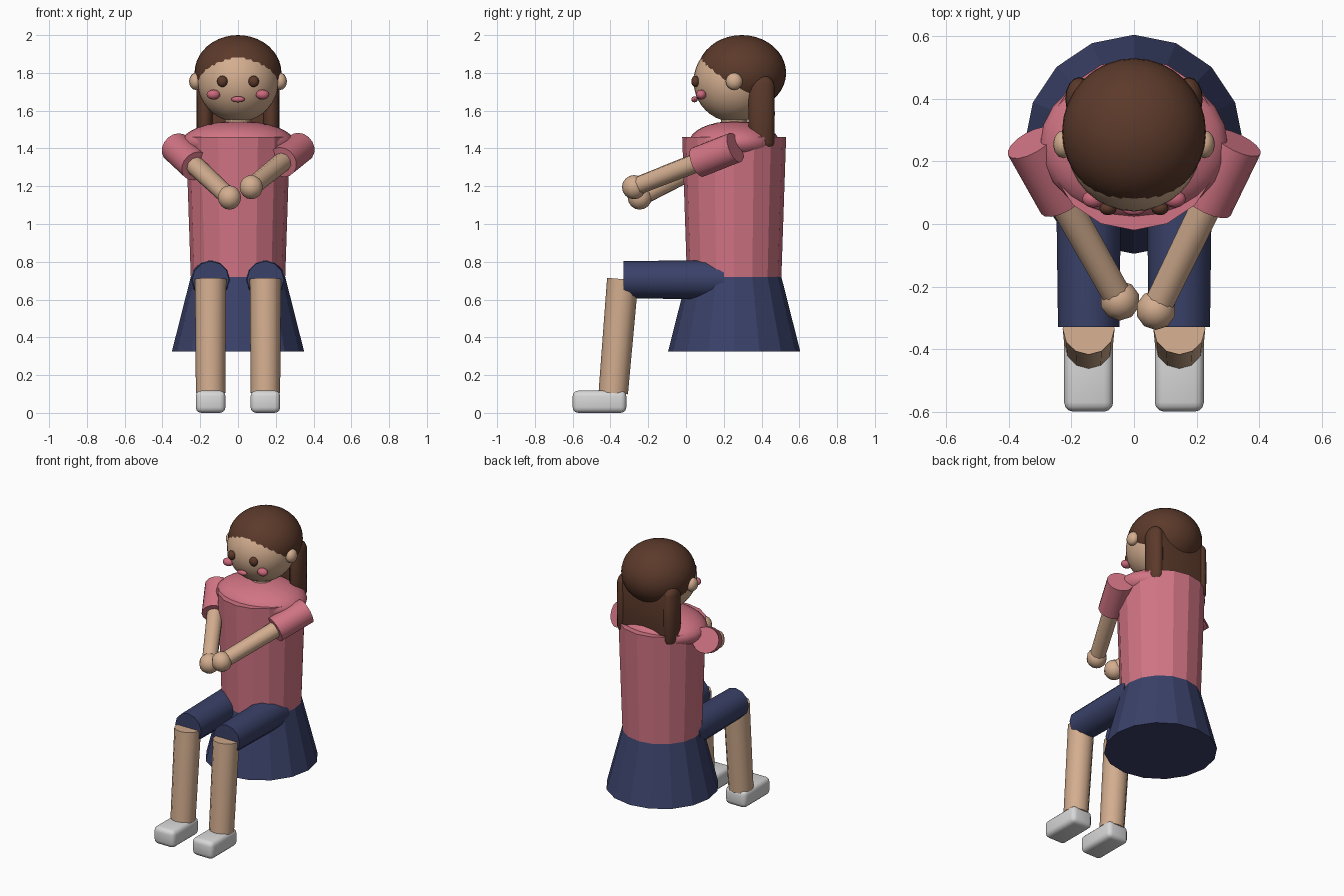
import bpy, math
from mathutils import Vector

cube = bpy.data.objects.get("Cube")
if cube:
    bpy.data.objects.remove(cube, do_unlink=True)


def material(name, rgb):
    m = bpy.data.materials.new(name)
    m.use_nodes = True
    m.diffuse_color = (*rgb, 1)
    m.node_tree.nodes["Principled BSDF"].inputs["Base Color"].default_value = (*rgb, 1)
    return m


PINK = material("pink shirt", (0.64, 0.175, 0.23))
SKIN = material("skin", (0.65, 0.42, 0.275))
BROWN = material("brown hair", (0.107, 0.042, 0.024))
NAVY = material("navy cloth", (0.042, 0.053, 0.14))
WHITE = material("white shoe", (0.68, 0.68, 0.68))
ROSE = material("rose cheek", (0.60, 0.14, 0.20))


def finish(name, mat, smooth=None):
    ob = bpy.context.object
    ob.name = name
    ob.data.materials.append(mat)
    if smooth:
        bpy.ops.object.shade_smooth_by_angle(angle=math.radians(smooth))
    return ob


def ball(name, loc, size, mat, seg=24, rings=16):
    bpy.ops.mesh.primitive_uv_sphere_add(segments=seg, ring_count=rings, radius=1, location=loc)
    bpy.context.object.scale = size
    bpy.ops.object.transform_apply(location=False, rotation=False, scale=True)
    return finish(name, mat, 50)


def tube(name, a, b, r1, r2, mat, sides=16, smooth=None):
    """Tapered cylinder running from point a to point b."""
    a, b = Vector(a), Vector(b)
    d = b - a
    bpy.ops.mesh.primitive_cone_add(vertices=sides, radius1=r1, radius2=r2, depth=d.length,
                                    location=(a + b) / 2,
                                    rotation=d.to_track_quat('Z', 'Y').to_euler())
    return finish(name, mat, smooth)


def rounded_box(name, loc, size, bevel, mat, segments=3):
    bpy.ops.mesh.primitive_cube_add(size=1, location=loc)
    bpy.context.object.scale = size
    bpy.ops.object.transform_apply(location=False, rotation=False, scale=True)
    mod = bpy.context.object.modifiers.new("round", 'BEVEL')
    mod.width, mod.segments = bevel, segments
    bpy.ops.object.modifier_apply(modifier=mod.name)
    return finish(name, mat, 35)


# Body
CY = 0.255
tube("skirt", (0, CY, 0.325), (0, CY, 0.72), 0.35, 0.25, NAVY)
tube("torso", (0, CY, 0.72), (0, CY, 1.46), 0.25, 0.275, PINK)
ball("shoulders", (0, CY, 1.43), (0.30, 0.24, 0.115), PINK)
tube("neck", (0, CY, 1.48), (0, CY, 1.60), 0.07, 0.07, SKIN, 12, 40)

# Head and hair
ball("head", (0, CY, 1.755), (0.215, 0.215, 0.215), SKIN, 32, 20)
ball("hair_cap", (0, 0.295, 1.80), (0.23, 0.235, 0.20), BROWN, 32, 20)
rounded_box("back_hair", (0, 0.415, 1.60), (0.40, 0.09, 0.36), 0.04, BROWN)
ball("mouth", (0, 0.045, 1.66), (0.036, 0.017, 0.016), ROSE, 12, 8)

# Wrists meet at slightly different heights
wrists = {1: (0.07, -0.275, 1.195), -1: (-0.045, -0.245, 1.14)}

for s, side in ((1, "left"), (-1, "right")):
    # Face details
    ball(side + "_ear", (0.225 * s, CY, 1.755), (0.034, 0.045, 0.045), SKIN, 12, 8)
    ball(side + "_eye", (0.083 * s, 0.05, 1.755), (0.028, 0.022, 0.03), BROWN, 12, 8)
    ball(side + "_cheek", (0.13 * s, 0.08, 1.685), (0.036, 0.028, 0.026), ROSE, 12, 8)

    # Side lock: a tall capsule, flattened sideways
    lock = ball(side + "_hair_lock", (0.175 * s, 0.40, 1.585), (0.045, 0.07, 0.07), BROWN, 16, 12)
    for v in lock.data.vertices:
        if abs(v.co.z) > 0.001:
            v.co.z += math.copysign(0.135, v.co.z)

    # Arm
    shoulder = Vector((0.33 * s, 0.26, 1.405))
    wrist = Vector(wrists[s])
    cuff = shoulder.lerp(wrist, 0.37)
    tube(side + "_sleeve", shoulder, cuff, 0.083, 0.083, PINK, 16, 30)
    tube(side + "_arm", shoulder.lerp(wrist, 0.1), wrist, 0.053, 0.048, SKIN, 10, 40)
    ball(side + "_hand", wrist, (0.064, 0.064, 0.064), SKIN, 10, 8)

    # Leg
    x = 0.145 * s
    tube(side + "_thigh", (x, 0.2, 0.705), (x, -0.33, 0.705), 0.105, 0.098, NAVY, 12, 35)
    tube(side + "_shin", (x, -0.335, 0.708), (x, -0.385, 0.105), 0.083, 0.078, SKIN, 12, 35)
    rounded_box(side + "_shoe", (x, -0.458, 0.059), (0.157, 0.284, 0.118), 0.03, WHITE)
